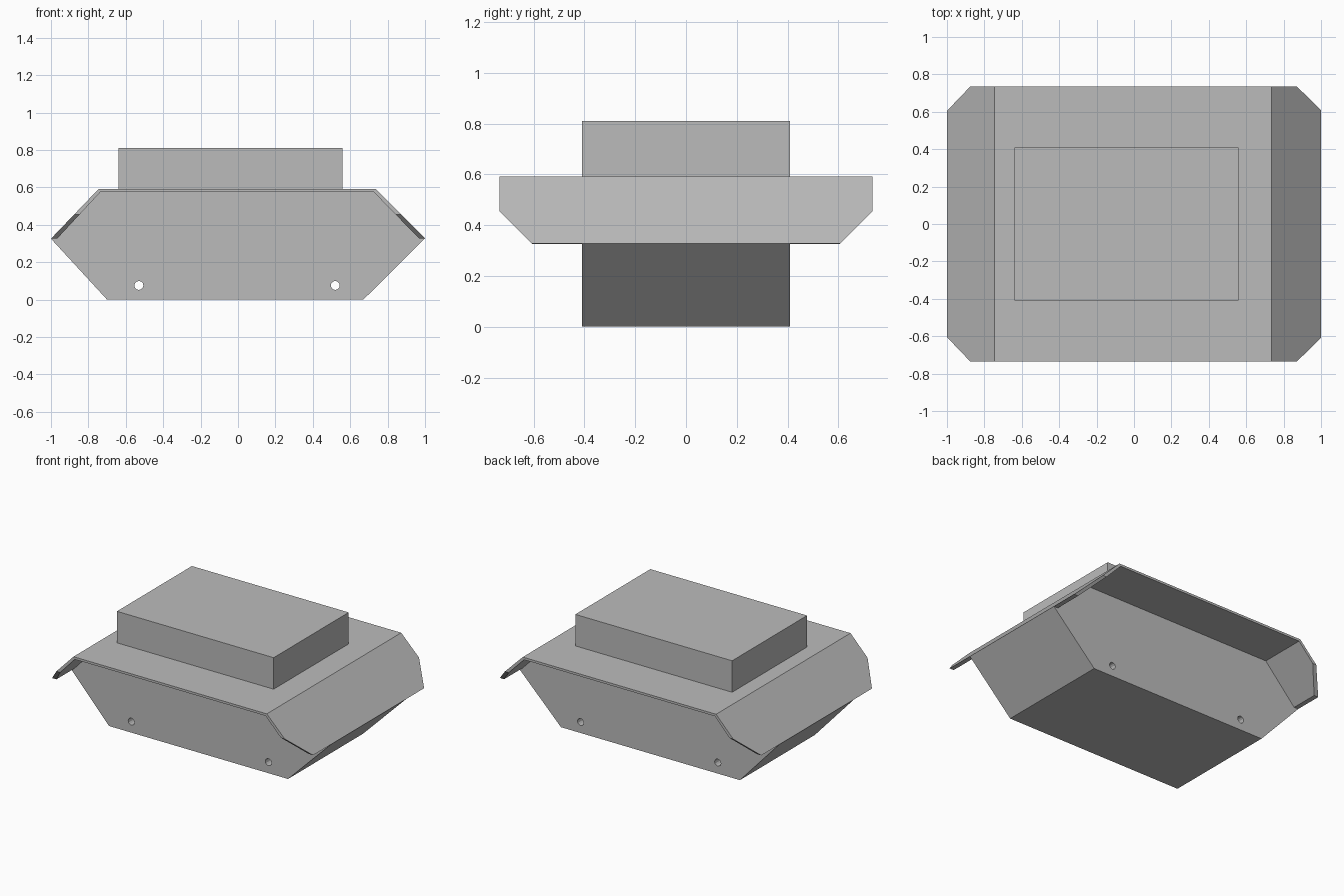
import bpy
import bmesh
import math
from mathutils import Matrix, Vector

cube = bpy.data.objects.get("Cube")
if cube:
    bpy.data.objects.remove(cube, do_unlink=True)

grey = bpy.data.materials.new("plain grey")
grey.use_nodes = True
colour = (0.5, 0.5, 0.5, 1)
grey.diffuse_color = colour
grey.node_tree.nodes["Principled BSDF"].inputs["Base Color"].default_value = colour


def make_object(name, bm):
    bmesh.ops.recalc_face_normals(bm, faces=bm.faces)
    mesh = bpy.data.meshes.new(name)
    bm.to_mesh(mesh)
    bm.free()
    mesh.materials.append(grey)
    obj = bpy.data.objects.new(name, mesh)
    bpy.context.collection.objects.link(obj)
    return obj


def extrude_profile(points, half_width):
    """Extrude an x-z outline along y, centred on y = 0."""
    bm = bmesh.new()
    face = bm.faces.new([bm.verts.new((x, -half_width, z)) for x, z in points])
    result = bmesh.ops.extrude_face_region(bm, geom=[face])
    verts = [v for v in result["geom"] if isinstance(v, bmesh.types.BMVert)]
    bmesh.ops.translate(bm, verts=verts, vec=(0, 2 * half_width, 0))
    return bm


# Outer and inner lines of the folded cover plate
outer = [(-1, 0.326), (-0.745, 0.592), (0.735, 0.592), (1, 0.328)]
inner = [(-0.967, 0.326), (-0.735, 0.576), (0.725, 0.576), (0.967, 0.328)]

# Hull with sloping ends
hull_outline = [(-0.70, 0), outer[0], *inner, outer[-1], (0.67, 0)]
hull = make_object("hull", extrude_profile(hull_outline, 0.41))

# Axle holes drilled right through the hull
bm = bmesh.new()
for x in (-0.53, 0.52):
    bmesh.ops.create_cone(
        bm, cap_ends=True, segments=12, radius1=0.024, radius2=0.024, depth=1.2,
        matrix=Matrix.Translation((x, 0, 0.076)) @ Matrix.Rotation(math.pi / 2, 4, "X"))
drill = make_object("axle_hole_cutter", bm)
drill.hide_render = True
cut = hull.modifiers.new("axle holes", "BOOLEAN")
cut.operation = "DIFFERENCE"
cut.solver = "EXACT"
cut.object = drill
bpy.context.view_layer.objects.active = hull
bpy.ops.object.modifier_apply(modifier=cut.name)
bpy.data.objects.remove(drill, do_unlink=True)

# Cover plate, its four lower corners cut off at 45 degrees
bm = extrude_profile(outer + inner[::-1], 0.735)
for side in (-1, 1):
    bmesh.ops.bisect_plane(
        bm, geom=bm.verts[:] + bm.edges[:] + bm.faces[:],
        plane_co=Vector((0, side * 0.735, 0.456)),
        plane_no=Vector((0, side, -1)), clear_outer=True)
    bmesh.ops.holes_fill(bm, edges=[e for e in bm.edges if e.is_boundary])
make_object("cover_plate", bm)

# Upper box
bm = bmesh.new()
bmesh.ops.create_cube(bm, size=1, matrix=Matrix.Translation((-0.04, 0, 0.701))
                      @ Matrix.Diagonal((1.20, 0.82, 0.218, 1)))
make_object("upper_box", bm)
